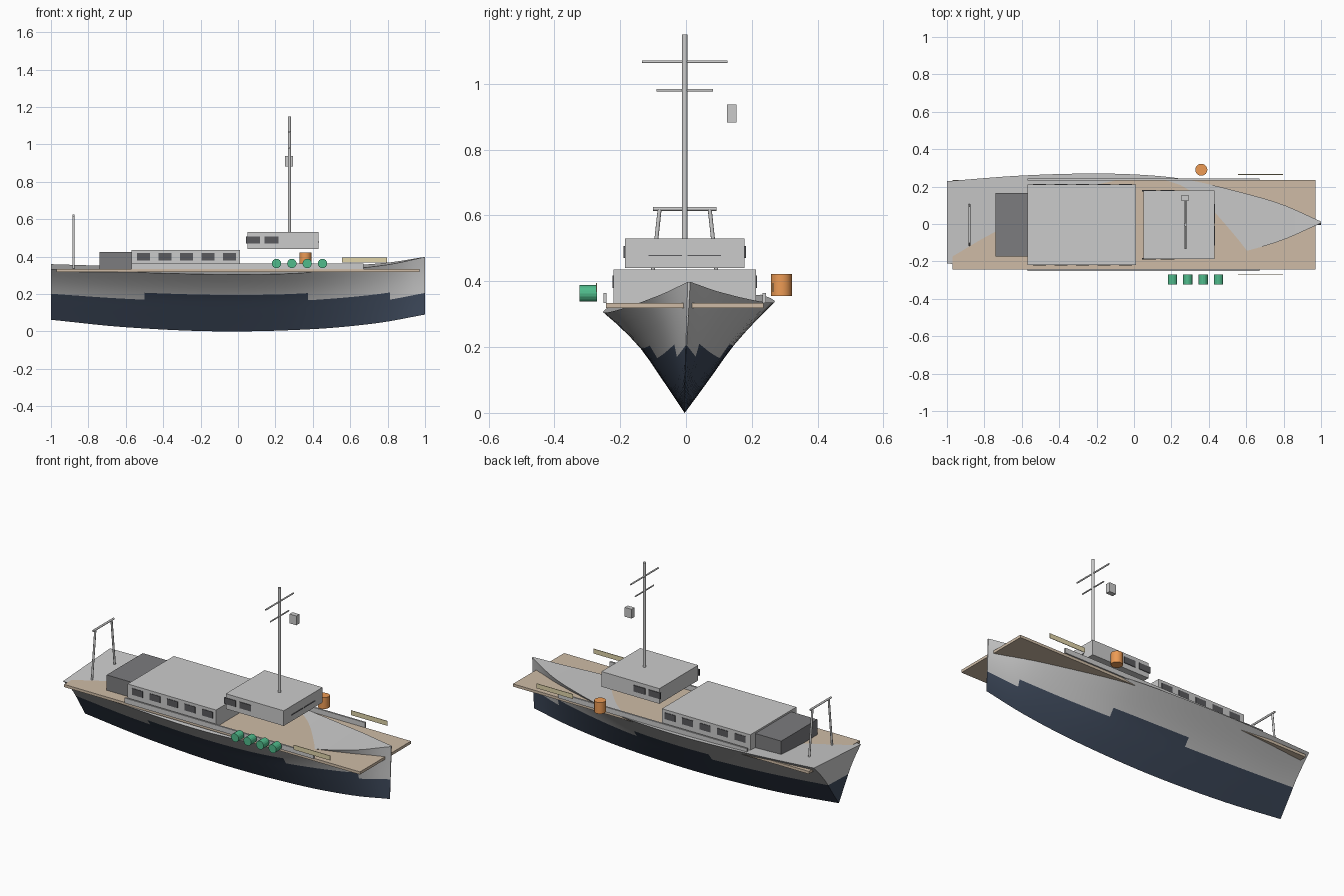
import bpy, bmesh, math
from mathutils import Vector

if "Cube" in bpy.data.objects:
    bpy.data.objects.remove(bpy.data.objects["Cube"])

CY = -0.004  # centreline of the superstructure


def mat(name, r, g, b):
    m = bpy.data.materials.new(name)
    m.diffuse_color = (r, g, b, 1)
    m.use_nodes = True
    m.node_tree.nodes["Principled BSDF"].inputs["Base Color"].default_value = m.diffuse_color
    return m


NAVY = mat("navy", 0.05, 0.07, 0.11)
WOOD = mat("wood", 0.62, 0.5, 0.38)
DARK = mat("dark_grey", 0.2, 0.2, 0.21)
GLASS = mat("window_grey", 0.1, 0.1, 0.11)
ORANGE = mat("orange", 0.85, 0.33, 0.09)
GREEN = mat("green", 0.08, 0.5, 0.26)
TAN = mat("tan", 0.75, 0.66, 0.4)


def finish(name, bm, m=None):
    bmesh.ops.recalc_face_normals(bm, faces=bm.faces[:])
    me = bpy.data.meshes.new(name)
    bm.to_mesh(me)
    bm.free()
    ob = bpy.data.objects.new(name, me)
    bpy.context.collection.objects.link(ob)
    if m:
        me.materials.append(m)
    return ob


def box(name, x, y, z, m=None):
    """Box from (min, max) ranges."""
    bm = bmesh.new()
    bmesh.ops.create_cube(bm, size=1)
    for v in bm.verts:
        v.co = [a + (b - a) * (c + 0.5) for (a, b), c in zip((x, y, z), v.co)]
    return finish(name, bm, m)


def rod(name, p, q, r, n=12, m=None):
    """Cylinder between two points."""
    p, q = Vector(p), Vector(q)
    bm = bmesh.new()
    bmesh.ops.create_cone(bm, cap_ends=True, segments=n, radius1=r, radius2=r, depth=(q - p).length)
    rot = (q - p).to_track_quat('Z', 'Y')
    for v in bm.verts:
        v.co = rot @ v.co + (p + q) / 2
    return finish(name, bm, m)


def smooth(ob, deg=35):
    bpy.ops.object.select_all(action='DESELECT')
    ob.select_set(True)
    bpy.context.view_layer.objects.active = ob
    bpy.ops.object.shade_smooth_by_angle(angle=math.radians(deg))


def curve(pts, x):
    """Smooth interpolation through (x, value) points."""
    n = len(pts)
    slope = [(pts[min(i + 1, n - 1)][1] - pts[max(i - 1, 0)][1]) /
             (pts[min(i + 1, n - 1)][0] - pts[max(i - 1, 0)][0]) for i in range(n)]
    for i in range(n - 1):
        (a, p), (b, q) = pts[i], pts[i + 1]
        if x <= b + 1e-6:
            h = b - a
            t = (x - a) / h
            return ((2*t**3 - 3*t*t + 1) * p + (t**3 - 2*t*t + t) * h * slope[i]
                    + (3*t*t - 2*t**3) * q + (t**3 - t*t) * h * slope[i + 1])


# Hull: lofted V sections, slightly heeled, navy below the waterline
WIDTH = [(-1, .22), (-.6, .25), (-.2, .261), (.1, .25), (.3, .225), (.62, .148), (.8, .093), (1, .004)]
SHEER = [(-1, .346), (-.74, .337), (-.2, .322), (.2, .321), (.45, .332), (.8, .362), (1, .398)]
KEEL = [(-1, .062), (-.6, .022), (-.1, 0), (.4, .012), (.75, .045), (1, .09)]
FLARE = [(0, 0), (.31, .27), (.62, .54), (.84, .79), (1, 1)]
ROWS, STATIONS = 8, 32
bm = bmesh.new()
rings = []
for i in range(STATIONS + 1):
    x = -1 + 2 * i / STATIONS
    w, s, k = curve(WIDTH, x), curve(SHEER, x), curve(KEEL, x)
    ring = []
    for j in range(-ROWS, ROWS + 1):
        t = abs(j) / ROWS
        y = math.copysign(w * curve(FLARE, t), j) if j else 0
        ring.append(bm.verts.new((x, CY + y + 0.013 * t, k + (s - k) * t + 0.06 * y * t)))
    rings.append(ring)
for a, b in zip(rings, rings[1:]):
    for j in range(2 * ROWS):
        f = bm.faces.new((a[j], a[j + 1], b[j + 1], b[j]))
        f.material_index = int(f.calc_center_median().z < 0.187)
    bm.faces.new((a[0], b[0], b[-1], a[-1]))
# Stern and stem closed strip by strip between the two sides
for ring, stern in ((rings[0], True), (rings[-1], False)):
    for j in range(ROWS):
        quad = [ring[j], ring[j + 1], ring[-2 - j], ring[-1 - j]]
        f = bm.faces.new(quad if j < ROWS - 1 else [ring[j], ring[j + 1], ring[-1 - j]])
        f.material_index = int(f.calc_center_median().z < 0.187)
hull = finish("hull", bm)
hull.data.materials.append(None)
hull.data.materials.append(NAVY)
smooth(hull)

# Deck and superstructure
box("deck", (-.97, .97), (CY - .239, CY + .239), (.318, .334), WOOD)
box("aft_hatch", (-.74, -.57), (CY - .169, CY + .169), (.33, .425), DARK)
box("cabin", (-.57, .01), (CY - .216, CY + .216), (.33, .435))
box("wheelhouse", (.05, .43), (CY - .182, CY + .182), (.44, .53))

for s, side in ((-1, "starboard"), (1, "port")):
    def ys(a, b):
        return tuple(sorted((CY + s * a, CY + s * b)))

    # Cabin and wheelhouse windows
    for i in range(5):
        x = -.505 + .115 * i
        box(f"cabin_window_{side}_{i}", (x - .035, x + .035), ys(.212, .219), (.38, .418), GLASS)
    for i in range(2):
        x = .042 + .1 * i
        box(f"wheelhouse_window_{side}_{i}", (x, x + .075), ys(.178, .186), (.47, .507), GLASS)
    box(f"wheelhouse_front_slit_{side}", (.426, .434), ys(.008, .11), (.476, .48), GLASS)
    # Bulwark rails and side boards
    box(f"bulwark_{side}", (-.57, .67), ys(.237, .247), (.334, .364))
    box(f"side_board_{side}", (.556, .796), ys(.267, .27), (.367, .395), TAN)
    # Gantry leg
    smooth(rod(f"gantry_leg_{side}", (-.88, CY + s * .107, .335), (-.88, CY + s * .076, .62), .006))

smooth(rod("gantry_crossbar", (-.88, CY - .097, .62), (-.88, CY + .097, .62), .006))

# Mast, yards and lantern box
smooth(rod("mast", (.275, CY, .53), (.275, CY, 1.15), .0085, 16))
smooth(rod("upper_yard", (.275, CY - .13, 1.067), (.275, CY + .13, 1.067), .0045))
smooth(rod("lower_yard", (.275, CY - .086, .98), (.275, CY + .086, .98), .004))
box("lantern_box", (.25, .295), (.125, .153), (.882, .937))

# Barrel and fenders
smooth(rod("barrel", (.36, .29, .355), (.36, .29, .422), .032, 24, ORANGE))
for i in range(4):
    x = .206 + .082 * i
    rod(f"fender_{i}", (x, -.324, .363), (x, -.271, .363), .025, 16, GREEN)
